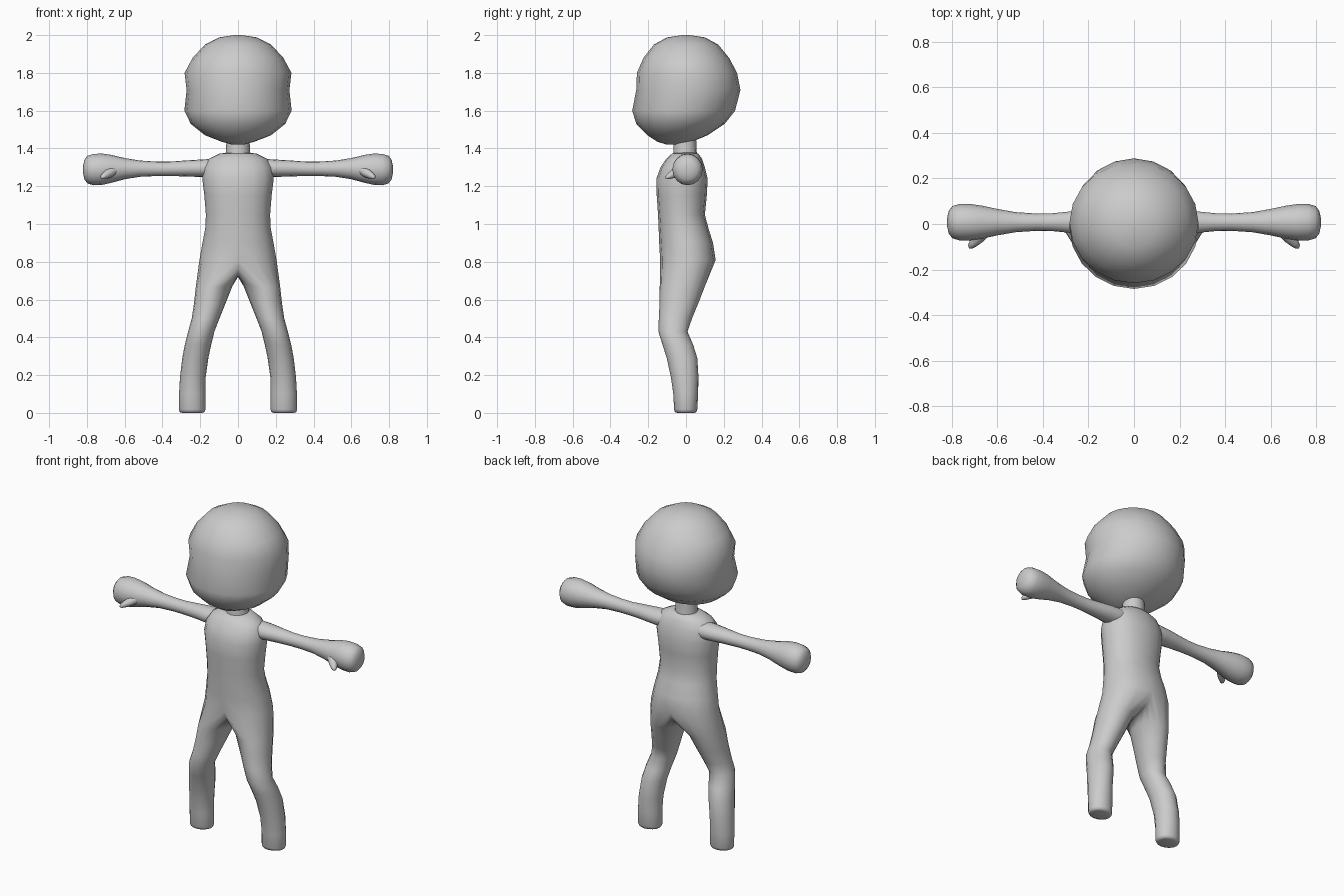
import bpy, bmesh, math
from mathutils import Vector

grey = bpy.data.materials.new("plain grey")
grey.diffuse_color = (0.6, 0.6, 0.6, 1)


def finish(name, bm, mirror=False):
    bmesh.ops.recalc_face_normals(bm, faces=bm.faces)
    mesh = bpy.data.meshes.new(name)
    bm.to_mesh(mesh)
    bm.free()
    mesh.materials.append(grey)
    ob = bpy.data.objects.new(name, mesh)
    bpy.context.collection.objects.link(ob)
    if mirror:
        mod = ob.modifiers.new("mirror", 'MIRROR')
        mod.use_clip = True
    bpy.ops.object.select_all(action='DESELECT')
    ob.select_set(True)
    bpy.context.view_layer.objects.active = ob
    bpy.ops.object.shade_smooth_by_angle(angle=math.radians(60))
    return ob


def bridge(bm, a, b, closed=True):
    for i in range(len(a) if closed else len(a) - 1):
        j = (i + 1) % len(a)
        bm.faces.new((a[i], a[j], b[j], b[i]))


def loft(name, rings, u, v, n=16, mirror=False):
    """Closed tube through (centre, u radius, v radius) rings, capped at both ends."""
    bm = bmesh.new()
    u, v = Vector(u), Vector(v)
    loops = []
    for c, ru, rv in rings:
        loops.append([bm.verts.new(Vector(c) + u * ru * math.cos(2 * math.pi * i / n)
                                   + v * rv * math.sin(2 * math.pi * i / n)) for i in range(n)])
    for a, b in zip(loops, loops[1:]):
        bridge(bm, a, b)
    bm.faces.new(loops[0])
    bm.faces.new(loops[-1])
    return finish(name, bm, mirror)


# Head: height, front y, back y, half width
head = [(2.0, -.02, .02, .02), (1.988, -.10, .10, .10), (1.95, -.17, .17, .175),
        (1.88, -.225, .228, .24), (1.80, -.26, .27, .283), (1.71, -.263, .288, .272),
        (1.60, -.285, .26, .284), (1.53, -.263, .205, .25), (1.47, -.205, .115, .175),
        (1.435, -.15, .03, .085), (1.42, -.10, -.04, .03)]
loft("head", [((0, (f + b) / 2, z), w, (b - f) / 2) for z, f, b, w in head],
     (1, 0, 0), (0, 1, 0), 20)

# Neck
loft("neck", [((0, -.005, 1.33), .07, .07), ((0, -.005, 1.38), .064, .062),
              ((0, -.005, 1.47), .06, .058)], (1, 0, 0), (0, 1, 0))

# Body: half torso that splits into a leg, mirrored across the middle
H = 8
torso = [(1.378, -.05, .05, .06), (1.372, -.075, .065, .10), (1.345, -.105, .085, .155),
         (1.30, -.135, .10, .182), (1.24, -.157, .115, .189), (1.15, -.155, .11, .178),
         (1.05, -.148, .10, .17), (.98, -.145, .118, .173), (.90, -.142, .143, .188),
         (.81, -.137, .157, .204)]
# Leg: height, front y, back y, inner x, outer x
leg = [(.67, -.139, .10, .03, .223), (.58, -.14, .065, .066, .233), (.50, -.144, .032, .098, .245),
       (.43, -.146, .008, .125, .264), (.36, -.124, .038, .142, .282), (.29, -.102, .06, .157, .295),
       (.19, -.08, .066, .171, .307), (.10, -.067, .064, .173, .312), (.018, -.063, .06, .172, .313),
       (.004, -.058, .055, .177, .308), (0, -.045, .042, .19, .295)]
bm = bmesh.new()
prev = None
for z, f, b, w in torso:
    row = []
    for i in range(H + 1):
        a = math.pi * i / H
        x = 0 if i in (0, H) else w * math.sin(a) ** .85
        row.append(bm.verts.new((x, (f + b) / 2 - (b - f) / 2 * math.cos(a), z)))
    if prev:
        bridge(bm, prev, row, False)
    else:
        bm.faces.new(row)
    prev = row
# Crotch arch joins the torso's open half ring into a full leg ring
for i in range(1, H):
    a = math.pi * i / H
    prev.append(bm.verts.new((0, .01 + .135 * math.cos(a), .81 - .09 * math.sin(a) ** .7)))
for z, f, b, x0, x1 in leg:
    ring = []
    for i in range(2 * H):
        a = math.pi * i / H
        ring.append(bm.verts.new(((x0 + x1) / 2 + (x1 - x0) / 2 * math.sin(a),
                                  (f + b) / 2 - (b - f) / 2 * math.cos(a), z)))
    bridge(bm, prev, ring)
    prev = ring
bm.faces.new(prev)
finish("body", bm, True)

# Arms ending in rounded fists: x, centre z, y radius, z radius
arm = [(.13, 1.295, .06, .05), (.20, 1.295, .058, .046), (.28, 1.294, .047, .042),
       (.36, 1.292, .039, .038), (.43, 1.292, .038, .038), (.52, 1.293, .044, .043),
       (.60, 1.293, .058, .056), (.67, 1.292, .073, .074), (.72, 1.290, .08, .083),
       (.765, 1.288, .08, .083), (.797, 1.288, .071, .073), (.813, 1.288, .05, .052),
       (.82, 1.288, .02, .02)]
loft("arms", [((x, .008, z), ry, rz) for x, z, ry, rz in arm], (0, 1, 0), (0, 0, 1), 16, True)

# Thumbs
thumb = [((.66, -.03, 1.285), .032, .028), ((.685, -.062, 1.268), .027, .024),
         ((.705, -.085, 1.256), .02, .018), ((.718, -.099, 1.248), .013, .012),
         ((.722, -.106, 1.244), .004, .004)]
loft("thumbs", thumb, (.8, .6, 0), (.2, -.3, .93), 10, True)
